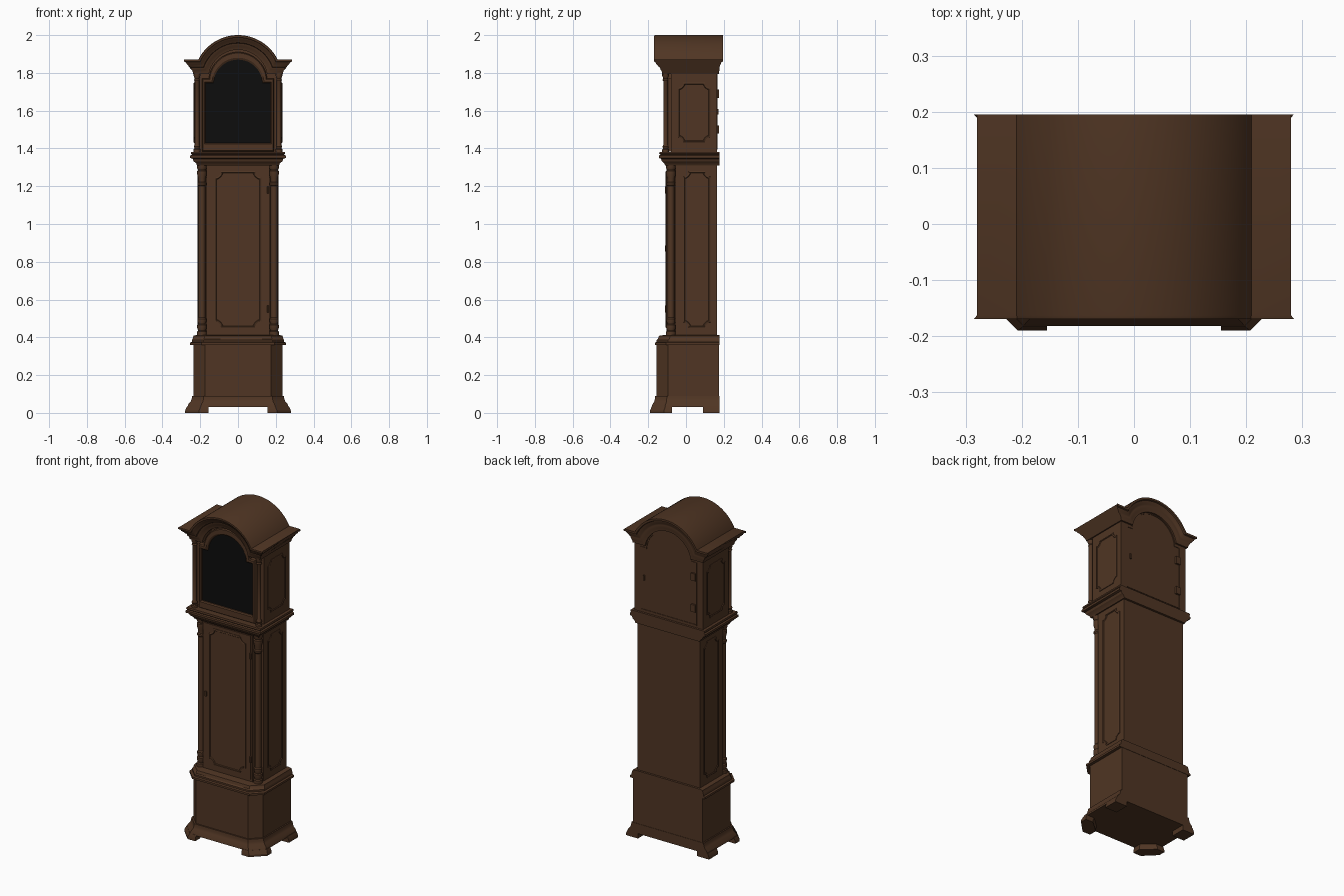
import bpy, bmesh, math
from mathutils import Vector

if "Cube" in bpy.data.objects:
    bpy.data.objects.remove(bpy.data.objects["Cube"])


def material(name, rgb):
    m = bpy.data.materials.new(name)
    m.use_nodes = True
    m.diffuse_color = (*rgb, 1)
    m.node_tree.nodes["Principled BSDF"].inputs["Base Color"].default_value = (*rgb, 1)
    return m


WOOD = material("dark walnut", (0.08, 0.036, 0.017))
GLASS = material("black glass", (0.004, 0.004, 0.004))


def finish(name, bm, mat=WOOD):
    bmesh.ops.recalc_face_normals(bm, faces=bm.faces)
    me = bpy.data.meshes.new(name)
    bm.to_mesh(me)
    bm.free()
    ob = bpy.data.objects.new(name, me)
    bpy.context.collection.objects.link(ob)
    me.materials.append(mat)
    bpy.ops.object.select_all(action="DESELECT")
    ob.select_set(True)
    bpy.context.view_layer.objects.active = ob
    bpy.ops.object.shade_smooth_by_angle(angle=math.radians(30))
    return ob


def loft(name, rings, closed=True, loop=False, mat=WOOD):
    """Skin rings of points; closed joins each ring, loop joins last ring to first."""
    bm = bmesh.new()
    vs = [[bm.verts.new(p) for p in r] for r in rings]
    n, count = len(vs[0]), len(vs)
    for i in range(count if loop else count - 1):
        a, b = vs[i], vs[(i + 1) % count]
        for j in range(n if closed else n - 1):
            k = (j + 1) % n
            bm.faces.new((a[j], a[k], b[k], b[j]))
    if closed and not loop:
        bm.faces.new(vs[0])
        bm.faces.new(vs[-1])
    if loop and not closed:
        bm.faces.new([r[0] for r in vs])
        bm.faces.new([r[-1] for r in vs])
    return finish(name, bm, mat)


def footprint(z, x, front, back, c=0):
    half = [(x, back), (x, front + c)] + ([(x - c, front)] if c else [])
    return [(a, b, z) for a, b in half] + [(-a, b, z) for a, b in reversed(half)]


def stack(name, levels):
    return loft(name, [footprint(*l) for l in levels])


def prism(name, outline, z0, z1):
    return loft(name, [[(x, y, z) for x, y in outline] for z in (z0, z1)])


def box(name, x0, x1, y0, y1, z0, z1):
    return prism(name, [(x0, y0), (x1, y0), (x1, y1), (x0, y1)], z0, z1)


def lathe(name, x, y, profile, n=20):
    turn = [2 * math.pi * i / n for i in range(n)]
    return loft(name, [[(x + r * math.cos(t), y + r * math.sin(t), z) for t in turn]
                       for r, z in profile])


def arch(y, w, shoulder, r, centre, foot=None, n=32):
    """Shouldered arch in the xz plane, closed down to foot if that is given."""
    start = math.asin((shoulder - centre) / r)
    pts = [(w, y, shoulder)]
    for i in range(n + 1):
        t = start + (math.pi - 2 * start) * i / n
        pts.append((r * math.cos(t), y, centre + r * math.sin(t)))
    pts.append((-w, y, shoulder))
    if foot is not None:
        pts += [(-w, y, foot), (w, y, foot)]
    return pts


def panel(name, u0, u1, v0, v1, place, r=0.03):
    """Raised moulding round a field with scooped corners."""
    rings = []
    for inset, depth in ((0, -0.002), (0, 0.003), (0.004, 0.005), (0.008, 0.005), (0.011, 0.001)):
        ring = []
        corners = ((u1, v1, 270, 180), (u0, v1, 360, 270), (u0, v0, 90, 0), (u1, v0, 180, 90))
        for cu, cv, a0, a1 in corners:
            for i in range(7):
                t = math.radians(a0 + (a1 - a0) * i / 6)
                pu, pv = cu + r * math.cos(t), cv + r * math.sin(t)
                pu = min(max(pu, u0 + inset), u1 - inset)
                pv = min(max(pv, v0 + inset), v1 - inset)
                if 0 < i < 6:
                    pu += inset * math.cos(t)
                    pv += inset * math.sin(t)
                ring.append(place(pu, pv, depth))
        rings.append(ring)
    return loft(name, rings)


# Base: bracket feet, flared skirt, chest and its cap moulding
for s, side in ((1, "left"), (-1, "right")):
    shape = [(0.155, -0.19), (0.207, -0.19), (0.28, -0.117), (0.28, -0.075), (0.23, -0.075), (0.155, -0.14)]
    top = [(x - 0.01 * (x > 0.2), y + 0.008 * (y < -0.1)) for x, y in shape]
    loft(side + "_front_foot", [[(s * x, y, z) for x, y in o]
                                for o, z in ((shape, 0), (shape, 0.012), (top, 0.034))])
    shape = [(0.2, 0.09), (0.28, 0.09), (0.28, 0.178), (0.2, 0.178)]
    top = [(x - 0.01 * (x > 0.25), y) for x, y in shape]
    loft(side + "_back_foot", [[(s * x, y, z) for x, y in o]
                               for o, z in ((shape, 0), (shape, 0.012), (top, 0.034))])
B = 0.178
stack("base_skirt", [(0.03, 0.268, -0.182, B, 0.07), (0.045, 0.264, -0.178, B, 0.07),
                     (0.06, 0.25, -0.168, B, 0.065), (0.075, 0.245, -0.164, B, 0.062),
                     (0.09, 0.243, -0.163, B, 0.062)])
stack("base_chest", [(0.08, 0.235, -0.155, B - 0.002, 0.06), (0.37, 0.235, -0.155, B - 0.002, 0.06)])
stack("base_cap", [(0.36, 0.253, -0.165, B, 0.06), (0.372, 0.253, -0.165, B, 0.06),
                   (0.376, 0.243, -0.155, B, 0.06), (0.386, 0.243, -0.155, B, 0.06),
                   (0.392, 0.24, -0.148, B, 0.06), (0.408, 0.236, -0.143, B, 0.06),
                   (0.412, 0.222, -0.12, B, 0.055)])

# Waist: trunk with notched corners, door, panels and turned columns
half = [(0.21, 0.165), (0.21, -0.055), (0.167, -0.055), (0.167, -0.098)]
prism("trunk", half + [(-x, y) for x, y in reversed(half)], 0.4, 1.33)
box("trunk_door", -0.155, 0.155, -0.103, -0.09, 0.425, 1.3)
panel("trunk_door_panel", -0.125, 0.125, 0.45, 1.28, lambda u, v, d: (u, -0.103 - d, v), 0.035)
column = [(0.026, 0.41), (0.026, 0.43), (0.02, 0.435), (0.025, 0.45), (0.025, 0.465), (0.019, 0.47),
          (0.023, 0.485), (0.023, 0.498), (0.018, 0.505), (0.018, 1.2), (0.023, 1.207), (0.023, 1.217),
          (0.018, 1.223), (0.019, 1.24), (0.025, 1.262), (0.025, 1.28), (0.02, 1.285),
          (0.026, 1.297), (0.026, 1.315)]
hood_column = [(0.018, 1.38), (0.018, 1.395), (0.013, 1.4), (0.017, 1.41), (0.012, 1.42),
               (0.012, 1.755), (0.016, 1.762), (0.012, 1.77), (0.018, 1.785), (0.018, 1.81)]
for s, side in ((1, "left"), (-1, "right")):
    lathe(side + "_trunk_column", s * 0.191, -0.08, column)
    lathe(side + "_hood_column", s * 0.217, -0.108, hood_column)
    panel(side + "_trunk_panel", -0.015, 0.13, 0.45, 1.28,
          lambda u, v, d: (s * (0.21 + d), u, v))
    panel(side + "_hood_panel", -0.045, 0.13, 1.43, 1.75,
          lambda u, v, d: (s * (0.23 + d), u, v))

# Middle moulding
stack("middle_moulding", [(1.31, 0.217, -0.11, B), (1.322, 0.222, -0.116, B), (1.332, 0.235, -0.128, B),
                          (1.345, 0.24, -0.132, B), (1.349, 0.253, -0.143, B), (1.362, 0.253, -0.143, B),
                          (1.366, 0.244, -0.135, B), (1.372, 0.25, -0.142, B), (1.382, 0.248, -0.14, B)])

# Hood: arched case, glazed door and swept roof moulding
C = 1.765
loft("hood_case", [arch(y, 0.23, 1.81, 0.175, C, 1.37) for y in (-0.08, 0.165)])
loft("hood_door_frame", [arch(-0.08, 0.19, 1.77, 0.155, 1.755, 1.385),
                         arch(-0.106, 0.19, 1.77, 0.155, 1.755, 1.385),
                         arch(-0.112, 0.186, 1.765, 0.15, 1.755, 1.389),
                         arch(-0.112, 0.177, 1.752, 0.138, 1.742, 1.424),
                         arch(-0.106, 0.172, 1.746, 0.13, 1.74, 1.43),
                         arch(-0.08, 0.172, 1.746, 0.13, 1.74, 1.43)], loop=True)
loft("hood_glass", [arch(y, 0.173, 1.747, 0.131, 1.74, 1.429) for y in (-0.098, -0.09)], mat=GLASS)

# Each station: drop from the roof line, half width, front y, back y
stations = [(0, 0.28, -0.163, 0.195), (0.002, 0.285, -0.169, 0.195), (0.012, 0.285, -0.169, 0.195),
            (0.015, 0.277, -0.163, 0.187), (0.024, 0.272, -0.158, 0.185), (0.034, 0.261, -0.147, 0.18),
            (0.04, 0.259, -0.145, 0.178), (0.043, 0.25, -0.138, 0.178), (0.055, 0.247, -0.135, 0.178),
            (0.062, 0.241, -0.129, 0.176), (0.078, 0.237, -0.125, 0.175)]


def roof_ring(y, drop, w):
    return arch(y, w, 1.872 - drop, 0.235 - drop, C)


loft("roof_moulding", [roof_ring(f, d, w) for d, w, f, b in stations]
     + [roof_ring(b, d, w) for d, w, f, b in reversed(stations)], closed=False, loop=True)

# Back door bead, hinges, latches and lock plate
loft("back_door_bead", [arch(y, w, 1.78 - i, 0.155 - i, C, 1.395 + i)
                        for y, w, i in ((0.164, 0.19, 0), (0.168, 0.19, 0),
                                        (0.168, 0.184, 0.006), (0.164, 0.184, 0.006))], loop=True)
for z in (1.5, 1.69):
    box("back_hinge", -0.185, -0.155, 0.16, 0.176, z - 0.022, z + 0.022)
box("back_latch", 0.16, 0.17, 0.16, 0.173, 1.58, 1.61)
for z in (0.55, 1.18):
    lathe("trunk_hinge", 0.16, -0.105, [(0.006, z - 0.018), (0.006, z + 0.018)], 10)
box("lock_plate", -0.148, -0.138, -0.11, -0.1, 0.855, 0.885)
